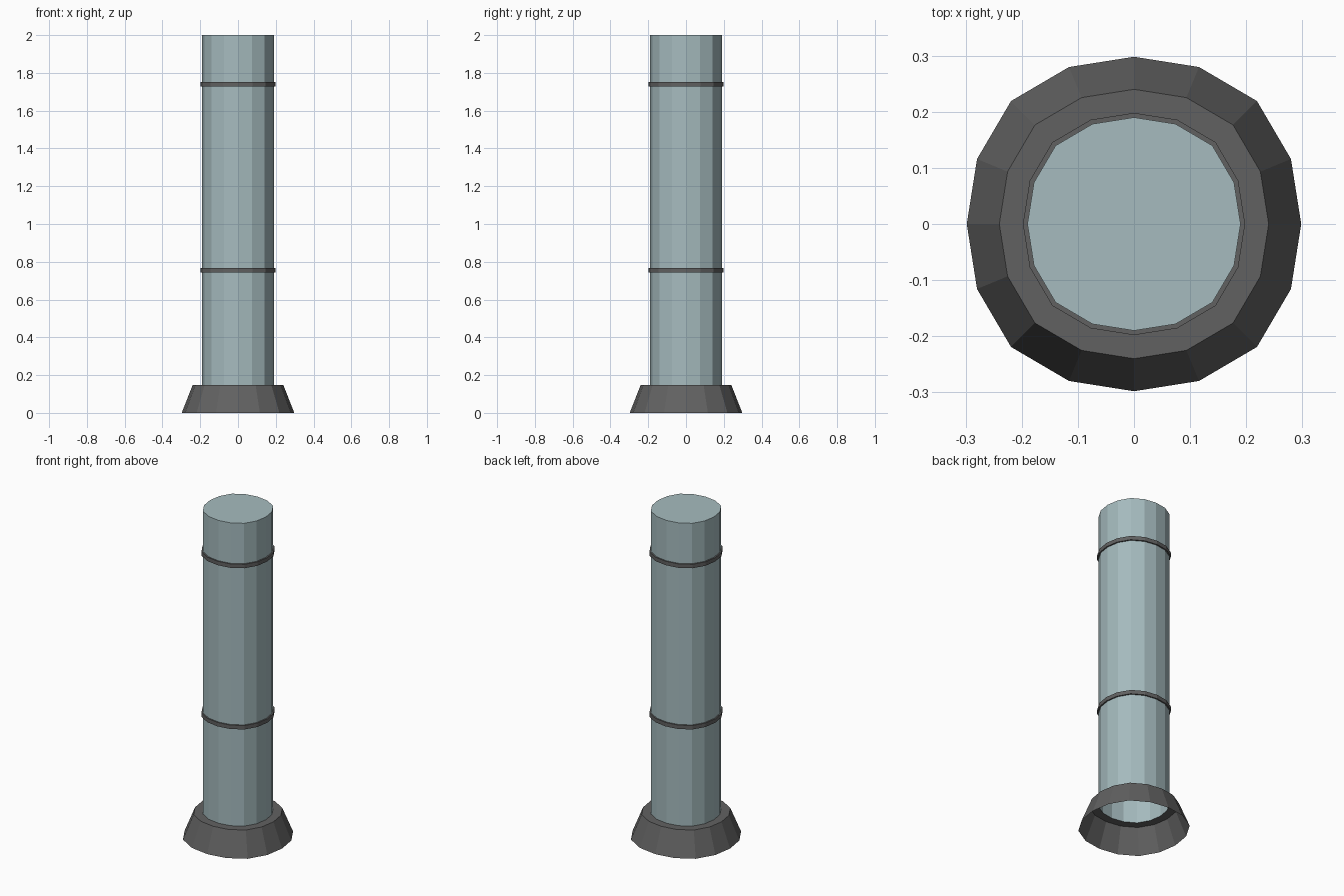
import bpy, bmesh, math

if "Cube" in bpy.data.objects:
    bpy.data.objects.remove(bpy.data.objects["Cube"])

SIDES = 16
# slightly squared-off circle: radius grows towards the diagonals
BULGE = (1.0, 1.016, 1.04, 1.016)


def material(name, rgb):
    m = bpy.data.materials.new(name)
    m.diffuse_color = (*rgb, 1)
    m.use_nodes = True
    m.node_tree.nodes["Principled BSDF"].inputs["Base Color"].default_value = m.diffuse_color
    return m


def lathe(name, profile, mat, cap_top=False):
    """Flat-faced sweep of (radius, z) points around the z axis."""
    bm = bmesh.new()
    rings = []
    for r, z in profile:
        ring = []
        for i in range(SIDES):
            a = 2 * math.pi * i / SIDES
            k = r * BULGE[i % 4]
            ring.append(bm.verts.new((k * math.cos(a), k * math.sin(a), z)))
        rings.append(ring)
    for low, high in zip(rings, rings[1:]):
        for i in range(SIDES):
            j = (i + 1) % SIDES
            bm.faces.new((low[i], low[j], high[j], high[i]))
    if cap_top:
        bm.faces.new(rings[-1])
    me = bpy.data.meshes.new(name)
    bm.to_mesh(me)
    bm.free()
    me.materials.append(mat)
    ob = bpy.data.objects.new(name, me)
    bpy.context.collection.objects.link(ob)
    return ob


pale = material("pale_blue_grey", (0.38, 0.50, 0.52))
dark = material("dark_grey", (0.12, 0.12, 0.12))

# hollow flared foot with a flat collar
lathe("base", [(0.298, 0), (0.24, 0.148), (0.19, 0.148)], dark)

# tube, open underneath and closed on top
lathe("column", [(0.19, 0.148), (0.19, 2.0)], pale, cap_top=True)

# two thin bands around the tube
for name, z in (("lower_band", 0.755), ("upper_band", 1.741)):
    lathe(name, [(0.19, z - 0.012), (0.198, z - 0.012),
                 (0.198, z + 0.012), (0.19, z + 0.012)], dark)
